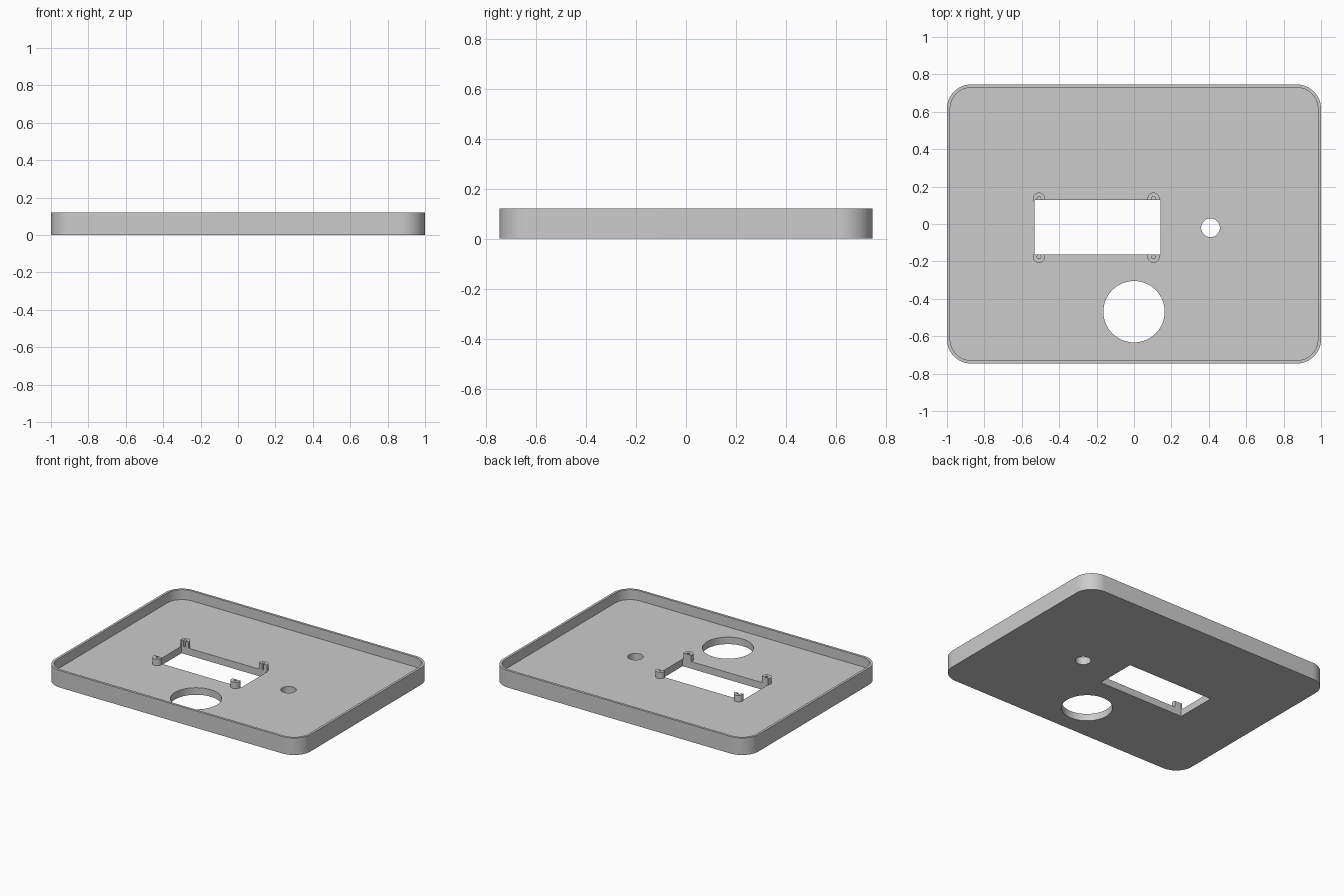
import bpy
import bmesh
from math import cos, sin, pi, radians

if "Cube" in bpy.data.objects:
    bpy.data.objects.remove(bpy.data.objects["Cube"], do_unlink=True)

grey = bpy.data.materials.new("plain grey")
grey.use_nodes = True
grey.diffuse_color = (0.6, 0.6, 0.6, 1)
grey.node_tree.nodes["Principled BSDF"].inputs["Base Color"].default_value = (0.6, 0.6, 0.6, 1)


def prism(name, outline, z0, z1):
    """Extrude a counter-clockwise outline from z0 to z1."""
    bm = bmesh.new()
    base = bm.faces.new([bm.verts.new((x, y, z0)) for x, y in outline])
    top = bmesh.ops.extrude_face_region(bm, geom=[base])["geom"]
    verts = [v for v in top if isinstance(v, bmesh.types.BMVert)]
    bmesh.ops.translate(bm, verts=verts, vec=(0, 0, z1 - z0))
    bmesh.ops.recalc_face_normals(bm, faces=bm.faces)
    mesh = bpy.data.meshes.new(name)
    bm.to_mesh(mesh)
    bm.free()
    mesh.materials.append(grey)
    obj = bpy.data.objects.new(name, mesh)
    bpy.context.collection.objects.link(obj)
    return obj


def circle(cx, cy, r, n):
    return [(cx + r * cos(2 * pi * i / n), cy + r * sin(2 * pi * i / n)) for i in range(n)]


def rounded_rectangle(hx, hy, r, n=12):
    points = []
    for k, (sx, sy) in enumerate([(1, 1), (-1, 1), (-1, -1), (1, -1)]):
        for i in range(n + 1):
            a = (k + i / n) * pi / 2
            points.append((sx * (hx - r) + r * cos(a), sy * (hy - r) + r * sin(a)))
    return points


def combine(target, tool, operation):
    """Apply a boolean and discard the tool."""
    mod = target.modifiers.new("combine", "BOOLEAN")
    mod.operation = operation
    mod.solver = "EXACT"
    mod.object = tool
    bpy.context.view_layer.objects.active = target
    bpy.ops.object.modifier_apply(modifier=mod.name)
    bpy.data.objects.remove(tool, do_unlink=True)


HX, HY, HEIGHT, FLOOR = 1.0, 0.746, 0.12, 0.05
WALL, CORNER, POST_TOP = 0.017, 0.13, 0.095
OVER = 0.2  # cutters run past the surfaces

# Shallow tray with a thin rim
tray = prism("tray_panel", rounded_rectangle(HX, HY, CORNER), 0, HEIGHT)
cavity = prism("cavity", rounded_rectangle(HX - WALL, HY - WALL, CORNER - WALL), FLOOR, OVER)
combine(tray, cavity, "DIFFERENCE")

# Screw posts around the window
posts = [(x, y) for x in (-0.508, 0.104) for y in (-0.176, 0.136)]
for x, y in posts:
    combine(tray, prism("post", circle(x, y, 0.032, 32), FLOOR - 0.02, POST_TOP), "UNION")

# Window, large round opening and small round opening
window = [(-0.532, -0.163), (0.141, -0.163), (0.141, 0.129), (-0.532, 0.129)]
for outline in (window, circle(0, -0.469, 0.164, 64), circle(0.409, -0.02, 0.05, 40)):
    combine(tray, prism("opening", outline, -OVER, OVER), "DIFFERENCE")

# Pilot holes in the posts
for x, y in posts:
    combine(tray, prism("pilot", circle(x, y, 0.01, 16), FLOOR + 0.001, OVER), "DIFFERENCE")

bpy.ops.object.select_all(action="DESELECT")
tray.select_set(True)
bpy.context.view_layer.objects.active = tray
bpy.ops.object.shade_smooth_by_angle(angle=radians(30))
